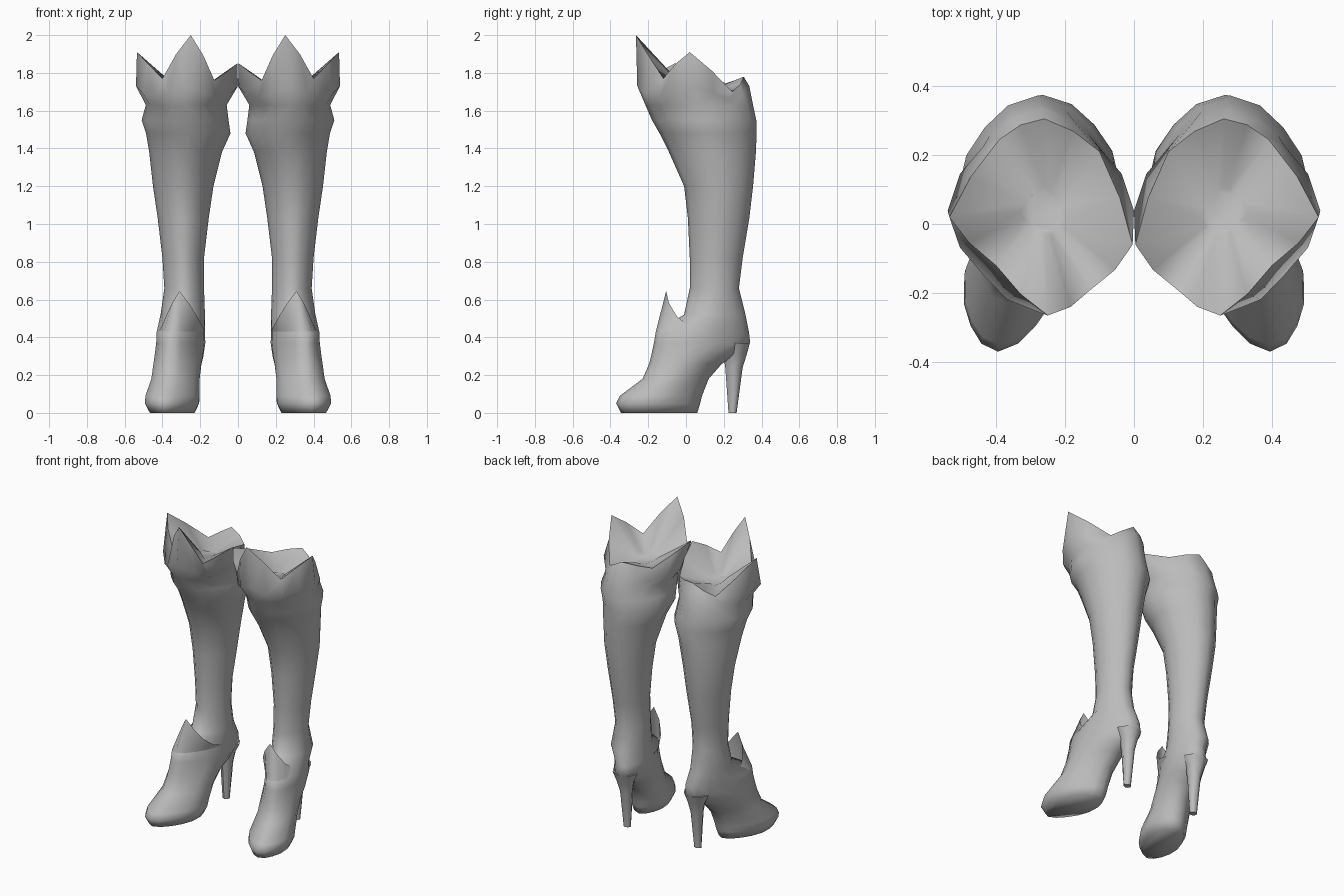
import bpy, bmesh
from math import sin, cos, pi, radians

if "Cube" in bpy.data.objects:
    bpy.data.objects.remove(bpy.data.objects["Cube"])

N = 16
grey = bpy.data.materials.new("plain_grey")
grey.use_nodes = True
grey.diffuse_color = (0.5, 0.5, 0.5, 1)
grey.node_tree.nodes["Principled BSDF"].inputs["Base Color"].default_value = grey.diffuse_color


def loft(name, rings, bottom=False, top=False, closed=True, crease=90):
    """Skin rings listed from low to high, then mirror to the other boot."""
    bm = bmesh.new()
    rows = [[bm.verts.new(p) for p in ring] for ring in rings]
    count = len(rows[0])
    for low, high in zip(rows, rows[1:]):
        for j in range(count if closed else count - 1):
            k = (j + 1) % count
            bm.faces.new((low[j], low[k], high[k], high[j]))
    if bottom:
        bm.faces.new(rows[0][::-1])
    if top:
        bm.faces.new(rows[-1])
    mesh = bpy.data.meshes.new(name)
    bm.to_mesh(mesh)
    bm.free()
    mesh.materials.append(grey)
    obj = bpy.data.objects.new(name, mesh)
    bpy.context.collection.objects.link(obj)
    mirror = obj.modifiers.new("Other boot", 'MIRROR')
    mirror.use_mirror_merge = False
    bpy.ops.object.select_all(action='DESELECT')
    obj.select_set(True)
    bpy.context.view_layer.objects.active = obj
    bpy.ops.object.shade_smooth_by_angle(angle=radians(crease))


def oval(x0, x1, y0, y1, z, pinch=0.06, lift=0.0, n=N):
    """Oval ring from its extents; starts at the front and runs towards +x."""
    ring = []
    for i in range(n):
        a = 2 * pi * i / n
        d = sin(2 * a) ** 2
        r = 1 - pinch * d
        ring.append(((x0 + x1) / 2 + r * sin(a) * (x1 - x0) / 2,
                     (y0 + y1) / 2 - r * cos(a) * (y1 - y0) / 2,
                     z + lift * (1 - d)))
    return ring


def axis(y):
    """Toed-out centre line of the foot."""
    return 0.26 - (y - 0.3) * 0.2


def foot_ring(z, y0, y1, w):
    """Oval sheared along the foot's centre line."""
    mid = axis((y0 + y1) / 2)
    return [(x - mid + axis(y), y, z) for x, y, z in oval(mid - w, mid + w, y0, y1, z)]


# Foot: height, front y, back y, half width
foot = [foot_ring(*s) for s in (
    (0.0, -0.345, 0.06, 0.115),
    (0.05, -0.37, 0.075, 0.142),
    (0.09, -0.35, 0.085, 0.142),
    (0.18, -0.23, 0.12, 0.128),
    (0.26, -0.195, 0.19, 0.126),
    (0.30, -0.185, 0.26, 0.126),
    (0.37, -0.17, 0.34, 0.124),
    (0.43, -0.16, 0.333, 0.122),
)]
# Shaft: inner x, outer x, front y, back y, height
shaft = [oval(*s) for s in (
    (0.175, 0.41, -0.01, 0.315, 0.52),
    (0.18, 0.39, 0.02, 0.28, 0.66),
    (0.18, 0.40, 0.02, 0.30, 0.82),
    (0.155, 0.425, 0.01, 0.335, 1.03),
    (0.13, 0.45, -0.01, 0.355, 1.20),
    (0.085, 0.47, -0.09, 0.37, 1.38),
    (0.04, 0.487, -0.14, 0.374, 1.48),
    (0.05, 0.51, -0.18, 0.372, 1.55),
    (0.06, 0.488, -0.215, 0.355, 1.63),
)]
flare = oval(0.0, 0.54, -0.258, 0.335, 1.66, pinch=0.12, lift=0.07)

# Crown rim: alternating tips and notches, with a midpoint on each slope
rim = [(0.25, -0.265, 2.0), (0.40, -0.12, 1.77), (0.535, 0.02, 1.91), (0.39, 0.245, 1.70),
       (0.26, 0.305, 1.78), (0.10, 0.21, 1.745), (0.004, -0.06, 1.85), (0.125, -0.19, 1.76)]
crown = []
for p, q in zip(rim, rim[1:] + rim[:1]):
    x, y, z = [(a + b) / 2 for a, b in zip(p, q)]
    crown += [p, (x + (x - 0.26) * 0.05, y + (y - 0.03) * 0.05, z + 0.1 * (z - 1.75))]
loft("boot_body", foot + shaft + [flare, crown], bottom=True)

# Dished lining that closes the boot inside the crown
dish = [(x + 0.75 * (0.26 - x), y + 0.75 * (0.04 - y), z + 0.75 * (1.67 - z)) for x, y, z in crown]
loft("crown_lining", [crown, dish], top=True)

# Pointed tongue flap that stands off the front of the ankle
front = range(-4, 5)
edge = oval(0.178, 0.412, -0.105, 0.29, 0.645, pinch=0)
tongue = []
for i in front:
    x, y, z = edge[i]
    s = abs(sin(2 * pi * i / N))
    tongue.append((x + 0.015 * (1 - s), y, z - 0.205 * s ** 1.2))
loft("tongue_flap", [[foot[-1][i] for i in front], tongue], closed=False)

# Stiletto heel that widens into the back of the foot
loft("stiletto_heel", [oval(*s, n=8) for s in (
    (0.235, 0.285, 0.225, 0.268, 0.0),
    (0.220, 0.300, 0.208, 0.300, 0.24),
    (0.205, 0.318, 0.198, 0.322, 0.31),
    (0.175, 0.350, 0.190, 0.338, 0.37),
)], bottom=True, top=True, crease=55)
